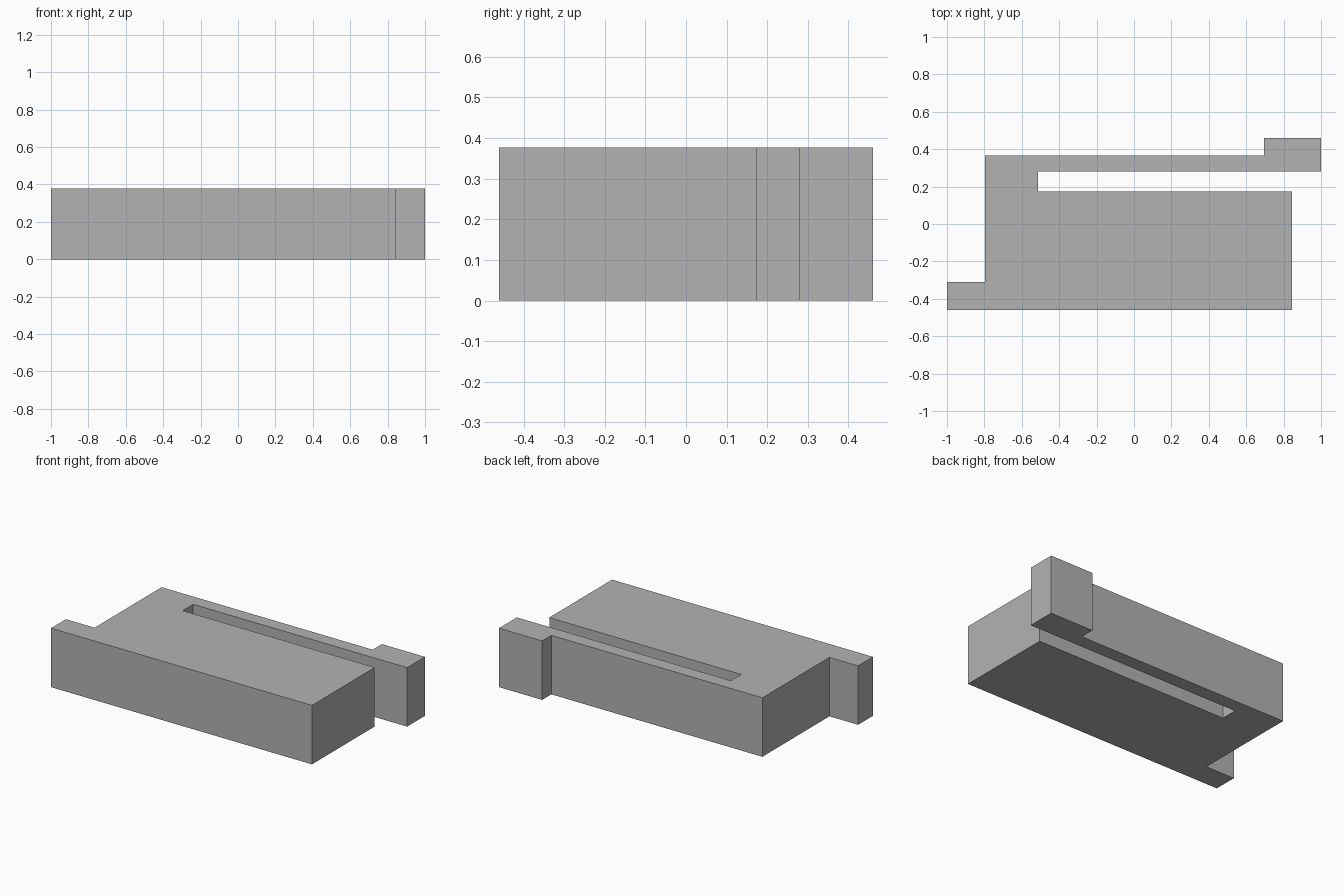
import bpy
import bmesh

cube = bpy.data.objects.get("Cube")
if cube:
    bpy.data.objects.remove(cube, do_unlink=True)

HEIGHT = 0.377

# Plain grey material
grey = bpy.data.materials.new("plain grey")
grey.use_nodes = True
colour = (0.45, 0.45, 0.45, 1)
grey.diffuse_color = colour
grey.node_tree.nodes["Principled BSDF"].inputs["Base Color"].default_value = colour

# Plan outline: block with a front tab, a long slot and a spring arm with a hooked end
outline = [
    (-1, -0.46), (0.845, -0.46),                  # front edge
    (0.845, 0.174), (-0.513, 0.174),              # slot, block side
    (-0.513, 0.28), (1, 0.28),                    # slot, arm side
    (1, 0.46), (0.695, 0.46), (0.695, 0.367),     # hooked arm end
    (-0.797, 0.367), (-0.797, -0.31), (-1, -0.31) # back corner and front tab
]

# Extrude the outline into a solid
bm = bmesh.new()
base = bm.faces.new([bm.verts.new((x, y, 0)) for x, y in outline])
result = bmesh.ops.extrude_face_region(bm, geom=[base], use_keep_orig=True)
top = [v for v in result["geom"] if isinstance(v, bmesh.types.BMVert)]
bmesh.ops.translate(bm, verts=top, vec=(0, 0, HEIGHT))
bmesh.ops.recalc_face_normals(bm, faces=bm.faces)

mesh = bpy.data.meshes.new("slotted_block")
bm.to_mesh(mesh)
bm.free()
mesh.materials.append(grey)
block = bpy.data.objects.new("slotted_block", mesh)
bpy.context.collection.objects.link(block)
